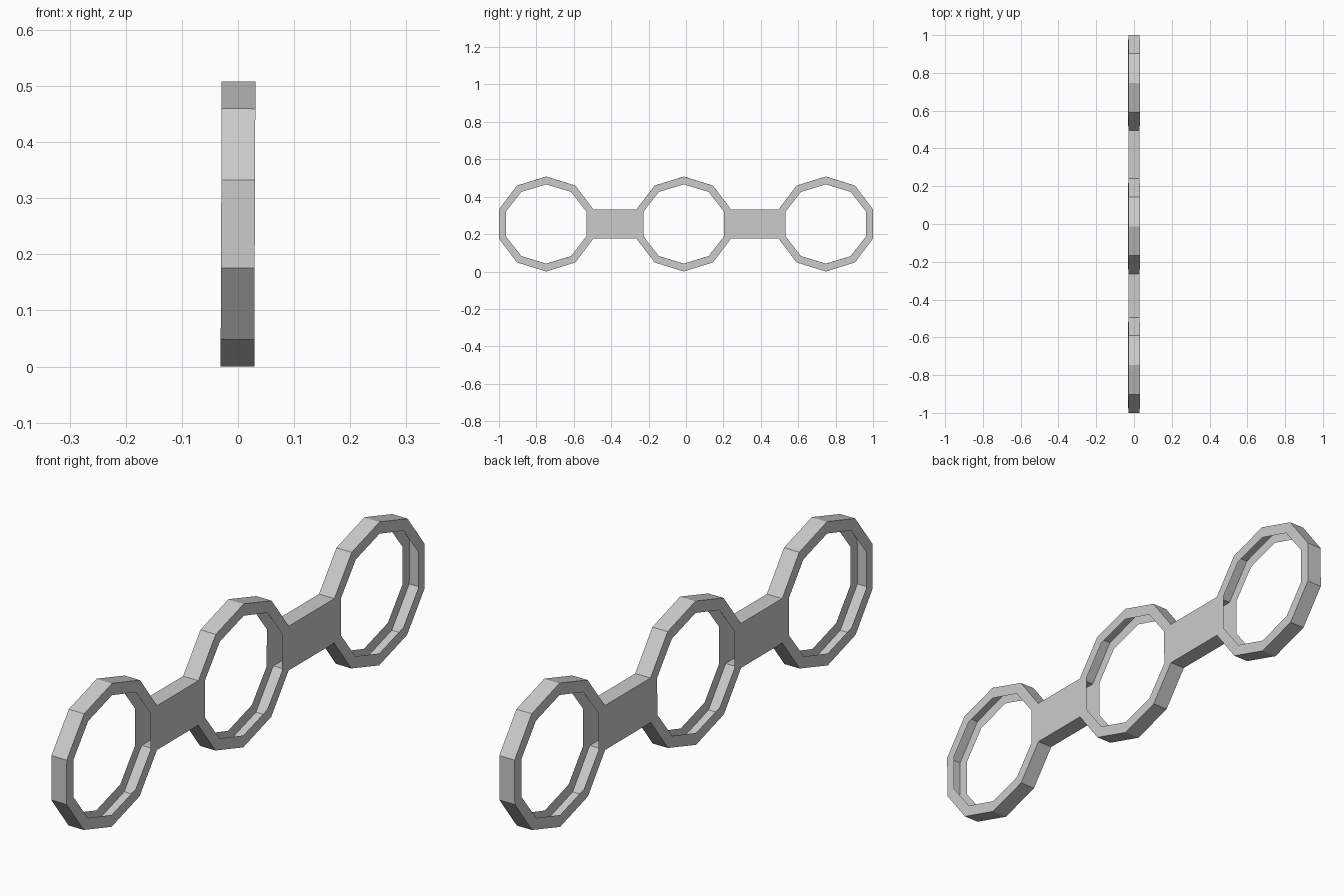
import bpy, bmesh
from math import sin, cos, radians

if "Cube" in bpy.data.objects:
    bpy.data.objects.remove(bpy.data.objects["Cube"])

SIDES = 10
CENTRES = (-0.7475, -0.012, 0.7475)
OUTER = (0.2655, 0.254)    # radii along y and z
INNER = (0.2265, 0.212)
HALF = 0.03                # half thickness along x
RIGHT, LEFT = 9, 4         # upright sides facing +y and -y

bm = bmesh.new()


def loop(x, cy, radii):
    angles = [radians(18 + 36 * k) for k in range(SIDES)]
    return [bm.verts.new((x, cy + radii[0] * cos(a), radii[1] * sin(a))) for a in angles]


# flat front and back rings
outer = {}
for s in (-1, 1):
    for i, cy in enumerate(CENTRES):
        o, n = loop(s * HALF, cy, OUTER), loop(s * HALF, cy, INNER)
        outer[s, i] = o
        for k in range(SIDES):
            j = (k + 1) % SIDES
            bm.faces.new((o[k], o[j], n[j], n[k]))

# rim walls, left open where a bridge joins (the inside of the rings is open)
for i in range(3):
    a, b = outer[-1, i], outer[1, i]
    for k in range(SIDES):
        if (k == RIGHT and i < 2) or (k == LEFT and i > 0):
            continue
        j = (k + 1) % SIDES
        bm.faces.new((a[k], a[j], b[j], b[k]))

# hollow bridges between neighbouring rings
for i in range(2):
    ends = []
    for s in (-1, 1):
        p, q = outer[s, i], outer[s, i + 1]
        quad = (p[0], q[4], q[5], p[9])   # top near, top far, bottom far, bottom near
        bm.faces.new(quad)
        ends.append(quad)
    a, b = ends
    bm.faces.new((a[0], a[1], b[1], b[0]))
    bm.faces.new((a[2], a[3], b[3], b[2]))

bmesh.ops.recalc_face_normals(bm, faces=bm.faces)
mesh = bpy.data.meshes.new("linked_ring_frame")
bm.to_mesh(mesh)
bm.free()
frame = bpy.data.objects.new("linked_ring_frame", mesh)
frame.location.z = 0.254
frame.rotation_euler.y = 0.004   # very slight lean
bpy.context.collection.objects.link(frame)
